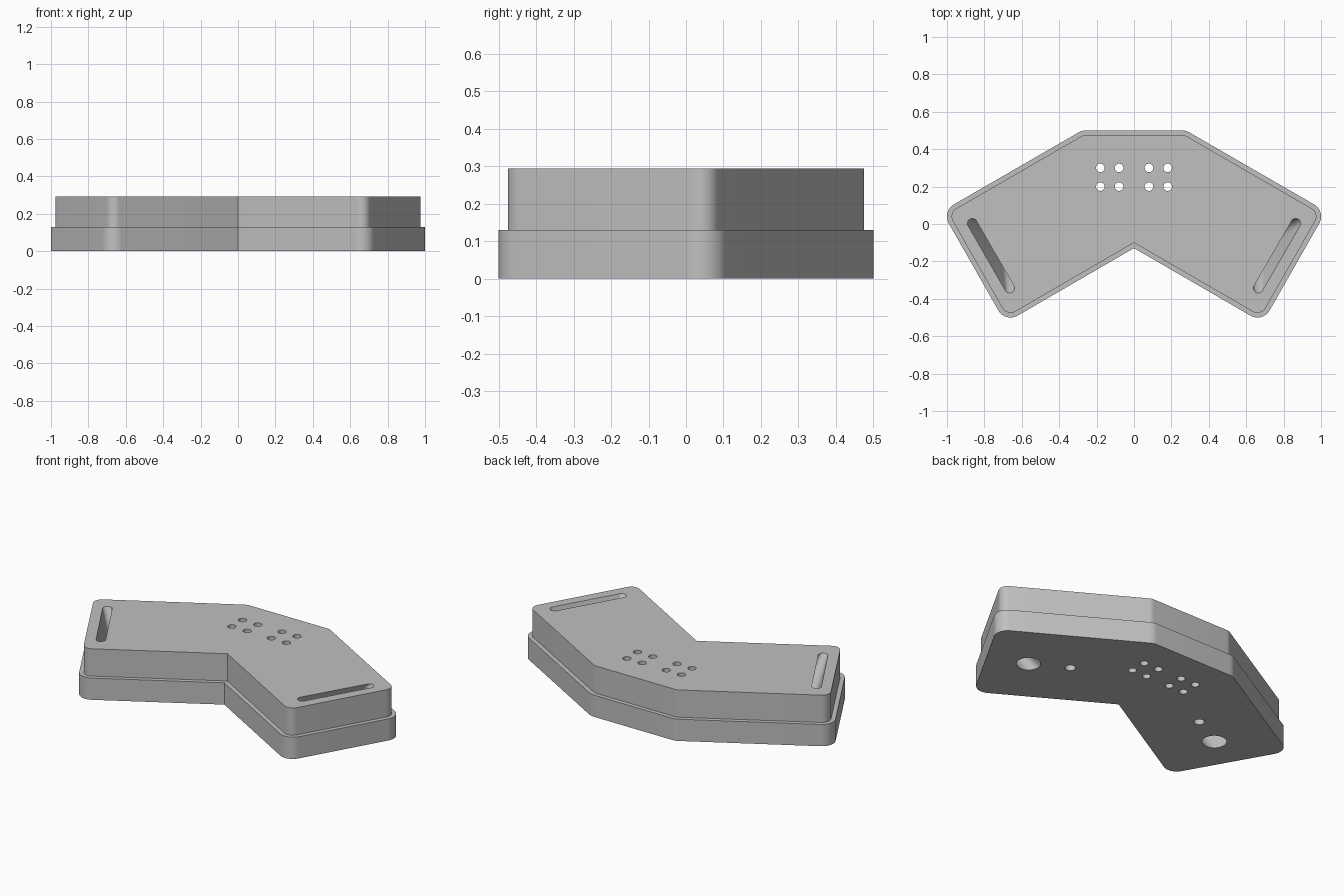
import bpy, bmesh, math
from mathutils import Vector

if "Cube" in bpy.data.objects:
    bpy.data.objects.remove(bpy.data.objects["Cube"], do_unlink=True)

BASE_TOP, TOTAL = 0.13, 0.293
LIP = 0.025          # ledge left by the narrower upper part
CORNER = 0.075       # outer corner radius of the base

grey = bpy.data.materials.new("plain grey")
grey.use_nodes = True
color = (0.53, 0.53, 0.53, 1)
grey.diffuse_color = color
grey.node_tree.nodes["Principled BSDF"].inputs["Base Color"].default_value = color


def loft(name, rings):
    """Skin a closed solid through equally long rings of 3D points."""
    bm = bmesh.new()
    loops = [[bm.verts.new(p) for p in ring] for ring in rings]
    n = len(loops[0])
    for low, high in zip(loops, loops[1:]):
        for i in range(n):
            j = (i + 1) % n
            bm.faces.new((low[i], low[j], high[j], high[i]))
    bm.faces.new(loops[0][::-1])
    bm.faces.new(loops[-1])
    bmesh.ops.recalc_face_normals(bm, faces=bm.faces)
    mesh = bpy.data.meshes.new(name)
    bm.to_mesh(mesh)
    bm.free()
    mesh.materials.append(grey)
    obj = bpy.data.objects.new(name, mesh)
    bpy.context.collection.objects.link(obj)
    return obj


def outline(inset):
    """Chevron plan with rounded outer corners and a sharp front notch."""
    radius = CORNER - inset
    # arc centre, start and end angle of each corner on the left half
    arcs = [((0.66, -0.425), -120, -30), ((0.925, 0.04), -30, 60),
            ((0.258, 0.425), 60, 90)]
    half = []
    for (cx, cy), start, end in arcs:
        steps = (end - start) // 6
        for i in range(steps + 1):
            a = math.radians(start + (end - start) * i / steps)
            half.append((cx + radius * math.cos(a), cy + radius * math.sin(a)))
    notch = (0, -0.129 + inset / math.cos(math.radians(30)))
    return [notch] + half + [(-x, y) for x, y in reversed(half)]


def slab(name, inset, z0, z1):
    plan = outline(inset)
    return loft(name, [[(x, y, z) for x, y in plan] for z in (z0, z1)])


def circle(x, y, r, n=32):
    return [(x + r * math.cos(2 * math.pi * i / n),
             y + r * math.sin(2 * math.pi * i / n)) for i in range(n)]


def drill(x, y, r, z0, z1):
    plan = circle(x, y, r)
    return loft("drill", [[(px, py, z) for px, py in plan] for z in (z0, z1)])


def channel(side):
    """Funnel from a round hole underneath to a long slot on top."""
    along = Vector((0.5, 0.866))
    across = Vector((-0.866, 0.5))
    n = 48

    def ring(centre, r, half_length, z):
        pts = []
        for i in range(n):
            a = 2 * math.pi * (i + 0.5) / n
            u = r * math.cos(a) + math.copysign(half_length, math.cos(a))
            p = Vector(centre) + along * u + across * (r * math.sin(a))
            pts.append((side * p.x, p.y, z))
        return pts

    hole, slot = (0.656, -0.106), (0.765, -0.17)
    return loft("channel", [ring(hole, 0.066, 0.0, -0.02), ring(hole, 0.066, 0.0, 0),
                            ring(slot, 0.026, 0.2, TOTAL), ring(slot, 0.026, 0.2, TOTAL + 0.02)])


base = slab("base", 0, 0, BASE_TOP)
upper = slab("upper_body", LIP, BASE_TOP, TOTAL)

cutters = []
for side in (-1, 1):
    cutters.append(channel(side))
    # blind fixing hole underneath
    cutters.append(drill(side * 0.455, 0.005, 0.029, -0.02, 0.2))
    # square group of four through holes
    for x in (0.08, 0.18):
        for y in (0.2, 0.3):
            cutters.append(drill(side * x, y, 0.023, -0.02, TOTAL + 0.02))

for part in (base, upper):
    bpy.ops.object.select_all(action="DESELECT")
    part.select_set(True)
    bpy.context.view_layer.objects.active = part
    for cutter in cutters:
        cut = part.modifiers.new("cut", "BOOLEAN")
        cut.operation = "DIFFERENCE"
        cut.solver = "EXACT"
        cut.object = cutter
        bpy.ops.object.modifier_apply(modifier=cut.name)
    bpy.ops.object.shade_smooth_by_angle(angle=math.radians(25))

for cutter in cutters:
    bpy.data.objects.remove(cutter, do_unlink=True)
